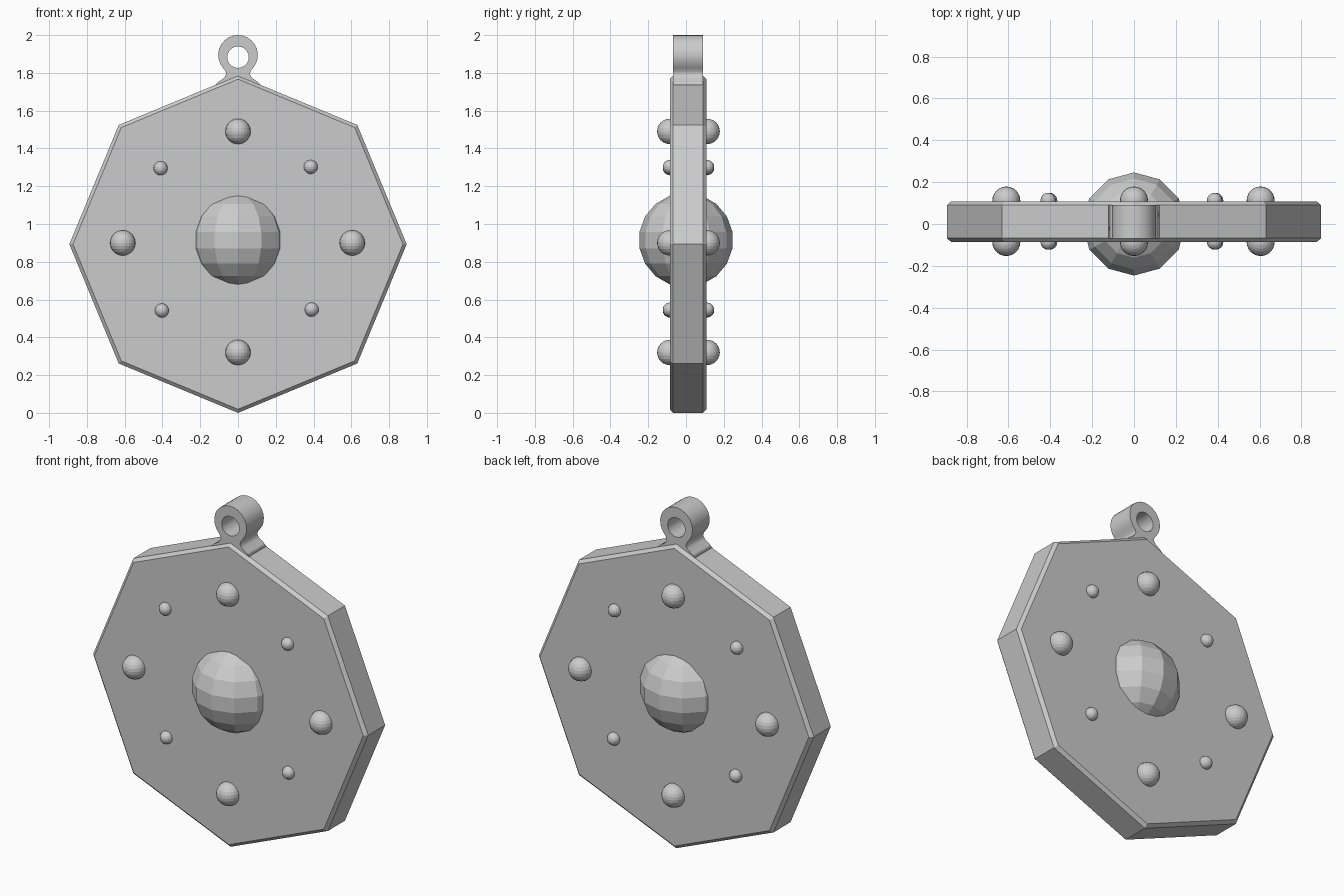
import bpy, bmesh
from math import sin, cos, pi, radians
from mathutils import Matrix

if "Cube" in bpy.data.objects:
    bpy.data.objects.remove(bpy.data.objects["Cube"])

FRONT, BACK = -0.086, 0.108      # plate faces
ZC = 0.896                       # plate centre height


def add_object(name, bm):
    mesh = bpy.data.meshes.new(name)
    bm.to_mesh(mesh)
    bm.free()
    obj = bpy.data.objects.new(name, mesh)
    bpy.context.collection.objects.link(obj)
    return obj


def ball(name, loc, r, seg, rings):
    bm = bmesh.new()
    bmesh.ops.create_uvsphere(bm, u_segments=seg, v_segments=rings, radius=r,
                              matrix=Matrix.Translation(loc))
    return add_object(name, bm)


# octagonal plate with chamfered front and back rims
bm = bmesh.new()
bmesh.ops.create_cone(bm, cap_ends=True, segments=8, radius1=0.893, radius2=0.893,
                      depth=BACK - FRONT)
rim = [e for e in bm.edges if abs(e.verts[0].co.z - e.verts[1].co.z) < 1e-4]
bmesh.ops.bevel(bm, geom=rim, offset=0.018, segments=1, profile=0.5, affect='EDGES')
bm.transform(Matrix.Translation((0, (FRONT + BACK) / 2, ZC)) @ Matrix.Rotation(radians(90), 4, 'X'))
plate = add_object("plate", bm)
low = min(v.co.z for v in plate.data.vertices)
plate.location.z = -low

# large faceted centre boss, showing on both faces
ball("centre_boss", (0, 0, 0.915), 0.25, 12, 9)

# studs on both faces
big = [(0, 1.49), (0, 0.32), (-0.61, 0.9), (0.605, 0.9)]
small = [(-0.41, 1.295), (0.385, 1.302), (-0.403, 0.542), (0.39, 0.547)]
for side, y in (("front", FRONT), ("back", BACK + 0.004)):
    for x, z in big:
        ball(f"large_stud_{side}", (x, y, z), 0.067, 24, 12)
    for x, z in small:
        ball(f"small_stud_{side}", (x, y, z), 0.037, 16, 10)

# hanging loop: extruded keyhole outline with a round hole
R, LC = 0.105, 1.895
arc = [(R * cos(a), LC + R * sin(a))
       for a in (radians(-40 + 260 * i / 18) for i in range(19))]
right = [(0.122, 1.735), (0.105, 1.752), (0.075, 1.772), (0.062, 1.792), (0.067, 1.81)]
left = [(-x, z) for x, z in reversed(right)]
outline = right + arc + left
hole = [(0.057 * cos(2 * pi * i / 20), 1.883 + 0.057 * sin(2 * pi * i / 20)) for i in range(20)]
curve = bpy.data.curves.new("hanging_loop", 'CURVE')
curve.dimensions = '2D'
curve.fill_mode = 'BOTH'
curve.extrude = 0.08
for pts in (outline, hole):
    sp = curve.splines.new('POLY')
    sp.points.add(len(pts) - 1)
    for p, (x, z) in zip(sp.points, pts):
        p.co = (x, z, 0, 1)
    sp.use_cyclic_u = True
loop = bpy.data.objects.new("hanging_loop", curve)
loop.location.y = 0.01
loop.rotation_euler.x = radians(90)
bpy.context.collection.objects.link(loop)
bpy.context.view_layer.objects.active = loop
loop.select_set(True)
bpy.ops.object.convert(target='MESH')
